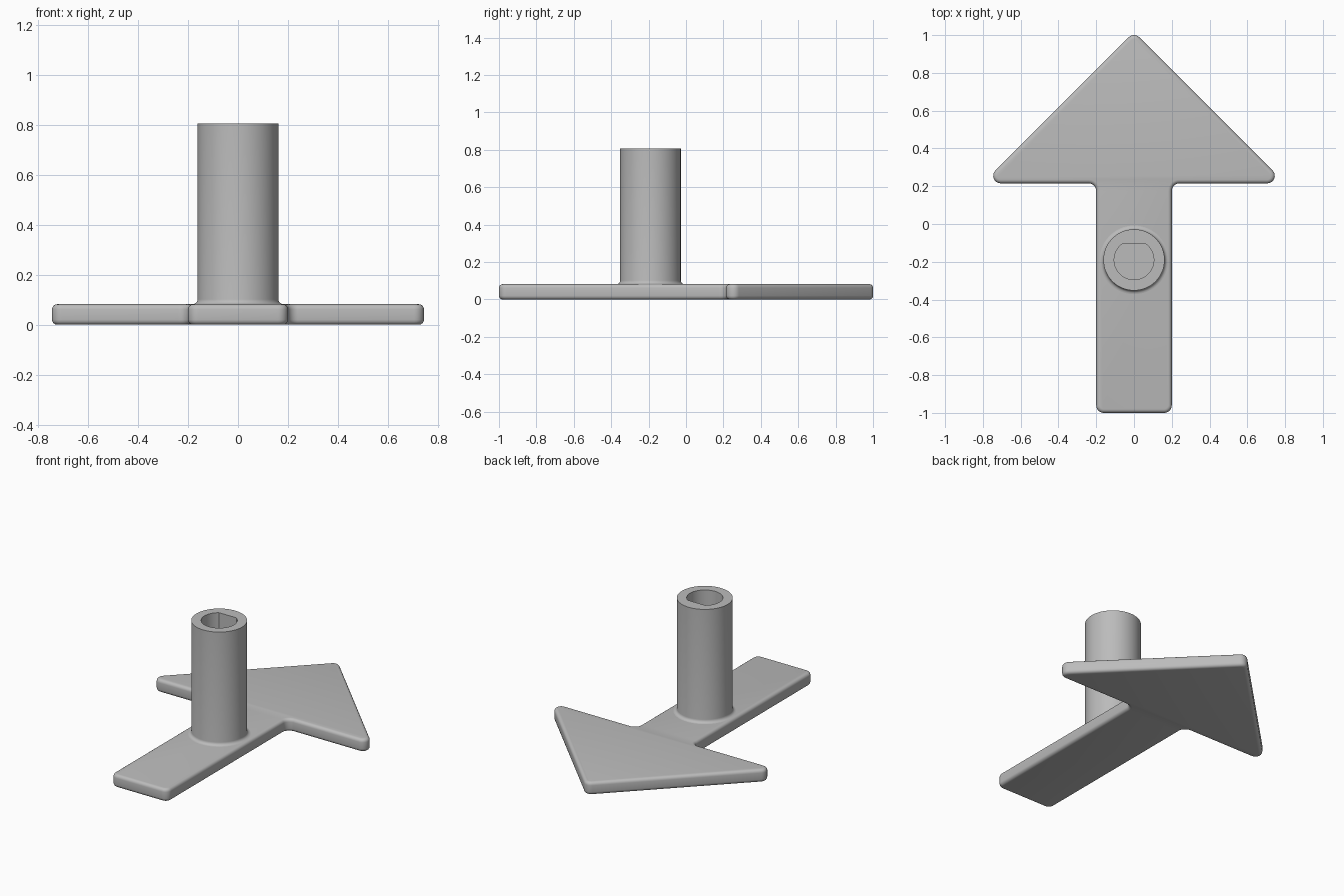
import bpy, bmesh, math
from mathutils import Vector

cube = bpy.data.objects.get("Cube")
if cube:
    bpy.data.objects.remove(cube, do_unlink=True)

grey = bpy.data.materials.new("plain grey")
grey.use_nodes = True
colour = (0.5, 0.5, 0.5, 1)
grey.diffuse_color = colour
grey.node_tree.nodes["Principled BSDF"].inputs["Base Color"].default_value = colour


def finish(bm, name, angle):
    """Turn a bmesh into a smooth-shaded object that keeps sharp edges."""
    bmesh.ops.recalc_face_normals(bm, faces=bm.faces)
    mesh = bpy.data.meshes.new(name)
    bm.to_mesh(mesh)
    bm.free()
    mesh.materials.append(grey)
    obj = bpy.data.objects.new(name, mesh)
    bpy.context.collection.objects.link(obj)
    bpy.ops.object.select_all(action='DESELECT')
    obj.select_set(True)
    bpy.context.view_layer.objects.active = obj
    bpy.ops.object.shade_smooth_by_angle(angle=math.radians(angle))
    return obj


def rounded(points, radius, steps=8):
    """Replace every corner of a closed outline with a tangent arc."""
    out = []
    for i, p in enumerate(points):
        a = (points[i - 1] - p).normalized()
        b = (points[(i + 1) % len(points)] - p).normalized()
        half = a.angle(b) / 2
        centre = p + (a + b).normalized() * (radius / math.sin(half))
        start = p + a * (radius / math.tan(half)) - centre
        end = p + b * (radius / math.tan(half)) - centre
        sweep = math.pi - 2 * half
        for k in range(steps + 1):
            t = k / steps
            out.append(centre + (start * math.sin((1 - t) * sweep)
                                 + end * math.sin(t * sweep)) / math.sin(sweep))
    return out


# Arrow plate: mirrored outline, extruded, with softened rims
THICK, RIM = 0.082, 0.02
right_half = [Vector(p) for p in ((0.2, -1), (0.2, 0.215), (0.802, 0.215))]
left_half = [Vector((-p.x, p.y)) for p in reversed(right_half)]
outline = rounded(right_half + [Vector((0, 1.017))] + left_half, 0.04)
bm = bmesh.new()
base = bm.faces.new([bm.verts.new((p.x, p.y, 0)) for p in outline])
top = bmesh.ops.extrude_face_region(bm, geom=[base], use_keep_orig=True)
bmesh.ops.translate(bm, vec=(0, 0, THICK),
                    verts=[v for v in top["geom"] if isinstance(v, bmesh.types.BMVert)])
rims = [e for e in bm.edges if abs(e.verts[0].co.z - e.verts[1].co.z) < 0.001]
bmesh.ops.bevel(bm, geom=rims, offset=RIM, segments=4, profile=0.5,
                affect='EDGES', clamp_overlap=False)
finish(bm, "arrow_plate", 40)

# Hollow post: stacked rings from the filleted foot, over the top, down the D-shaped bore
SIDES, POST_Y, POST_TOP = 60, -0.19, 0.807
POST_R, BORE_R, BORE_FLOOR = 0.162, 0.105, 0.23
FLAT = BORE_R * math.sin(math.radians(54))
FILLET = 0.02
bm = bmesh.new()


def ring(radius, z, flat=1.0):
    verts = []
    for i in range(SIDES):
        a = math.tau * i / SIDES
        y = min(radius * math.sin(a), flat)
        verts.append(bm.verts.new((radius * math.cos(a), POST_Y + y, z)))
    return verts


rings = [ring(POST_R + FILLET, THICK - 0.01)]
for k in range(6):
    a = math.pi / 2 * k / 5
    rings.append(ring(POST_R + FILLET * (1 - math.sin(a)),
                      THICK + FILLET * (1 - math.cos(a))))
rings += [ring(POST_R, POST_TOP),
          ring(BORE_R, POST_TOP, FLAT),
          ring(BORE_R, BORE_FLOOR, FLAT)]
for lower, upper in zip(rings, rings[1:]):
    for i in range(SIDES):
        j = (i + 1) % SIDES
        bm.faces.new((lower[i], lower[j], upper[j], upper[i]))
bm.faces.new(rings[-1])
bm.faces.new(rings[0])
finish(bm, "hollow_post", 30)
